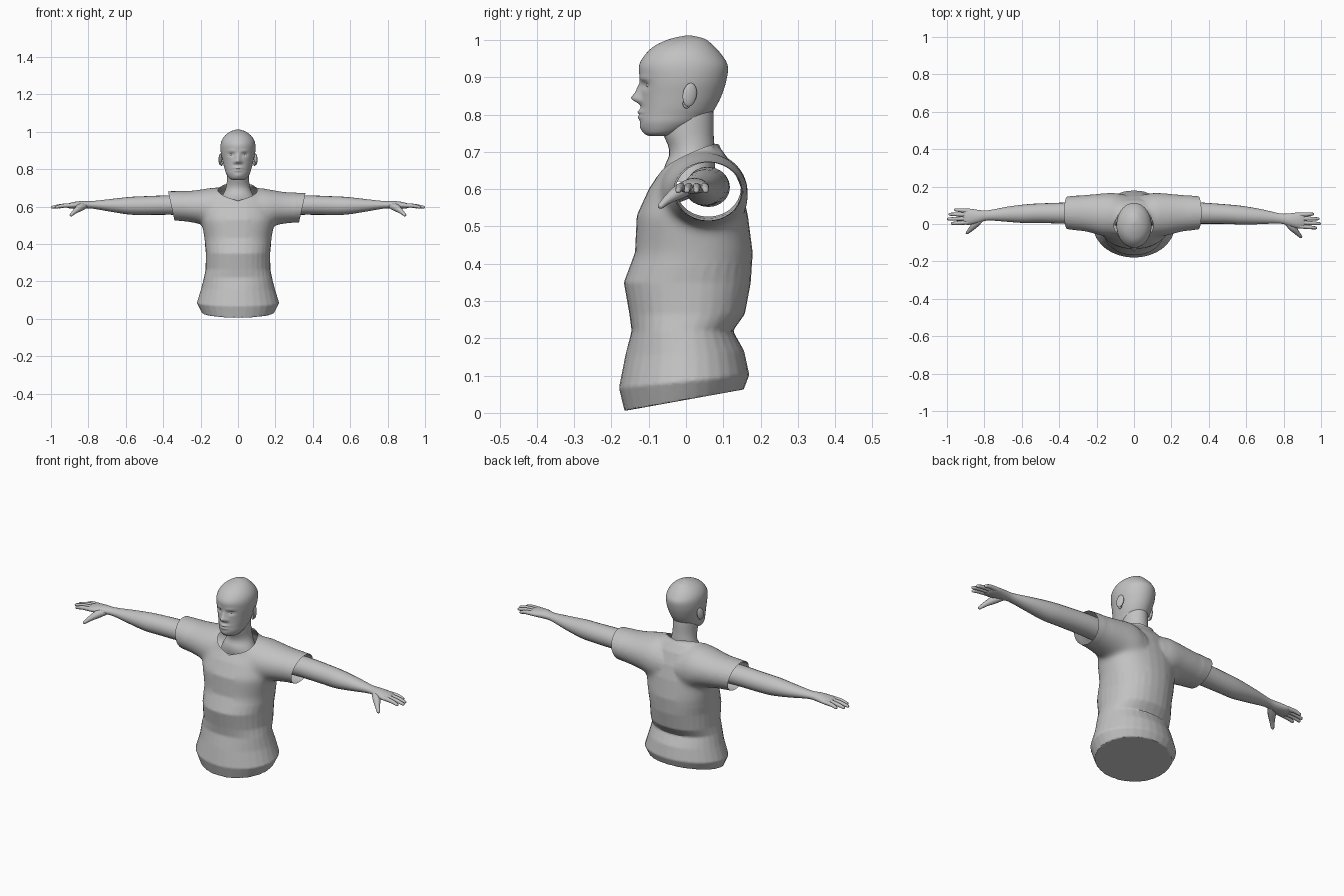
import bpy, bmesh, math
from mathutils import Vector

if "Cube" in bpy.data.objects:
    bpy.data.objects.remove(bpy.data.objects["Cube"])

grey = bpy.data.materials.new("plain grey")
grey.diffuse_color = (0.54, 0.54, 0.54, 1)
grey.use_nodes = True
grey.node_tree.nodes["Principled BSDF"].inputs["Base Color"].default_value = grey.diffuse_color


def shade(ob, angle):
    bpy.ops.object.select_all(action='DESELECT')
    bpy.context.view_layer.objects.active = ob
    ob.select_set(True)
    bpy.ops.object.shade_smooth_by_angle(angle=math.radians(angle))


def build(name, rings, angle=80):
    """Skin a list of equal-sized rings into one smooth closed object."""
    bm = bmesh.new()
    vs = [[bm.verts.new(p) for p in r] for r in rings]
    n = len(rings[0])
    for a, b in zip(vs, vs[1:]):
        for i in range(n):
            j = (i + 1) % n
            bm.faces.new((a[i], a[j], b[j], b[i]))
    bm.faces.new(vs[0][::-1])
    bm.faces.new(vs[-1])
    bmesh.ops.recalc_face_normals(bm, faces=bm.faces)
    me = bpy.data.meshes.new(name)
    bm.to_mesh(me)
    bm.free()
    me.materials.append(grey)
    ob = bpy.data.objects.new(name, me)
    bpy.context.collection.objects.link(ob)
    shade(ob, angle)
    return ob


def smooth(rows, k):
    """Catmull-Rom interpolation of section rows."""
    out = []
    for i in range(len(rows) - 1):
        p0, p1, p2, p3 = (rows[max(0, min(len(rows) - 1, i + d))] for d in (-1, 0, 1, 2))
        for s in range(k):
            t = s / k
            out.append([0.5 * (2 * b + (c - a) * t + (2 * a - 5 * b + 4 * c - d) * t * t
                               + (3 * b - a - 3 * c + d) * t ** 3)
                        for a, b, c, d in zip(p0, p1, p2, p3)])
    return out + [list(rows[-1])]


def power(v, e):
    return math.copysign(abs(v) ** (2 / e), v)


def level_ring(z, hw, yf, yb, tilt=0, n=32, e=2.0):
    """Horizontal section: half width, front y, back y, slope front to back."""
    pts = []
    for i in range(n):
        a = math.tau * i / n
        y = (yf + yb) / 2 + (yb - yf) / 2 * power(math.sin(a), e)
        pts.append(Vector((hw * power(math.cos(a), e), y, z + tilt * y)))
    return pts


def side_ring(x, cy, cz, ry, rz, side=1, n=20):
    """Section across the arm direction."""
    return [Vector((side * x, cy + ry * math.cos(math.tau * i / n), cz + rz * math.sin(math.tau * i / n)))
            for i in range(n)]


def tube(name, path, radii, n=10):
    """Tapered digit with a rounded end."""
    path = [Vector(p) for p in path]
    rows = smooth([(*p, r) for p, r in zip(path, radii)], 3)
    end = (path[-1] - path[-2]).normalized()
    r = rows[-1][3]
    rows.append((*(Vector(rows[-1][:3]) + end * r * 0.6), r * 0.6))
    rings = []
    for i, row in enumerate(rows):
        d = Vector(rows[min(i + 1, len(rows) - 1)][:3]) - Vector(rows[max(i - 1, 0)][:3])
        q = d.to_track_quat('Z', 'Y')
        rings.append([Vector(row[:3]) + q @ Vector((row[3] * math.cos(math.tau * k / n),
                      row[3] * math.sin(math.tau * k / n), 0)) for k in range(n)])
    return build(name, rings)


def ball(name, loc, size, rot=(0, 0, 0)):
    bpy.ops.mesh.primitive_uv_sphere_add(segments=16, ring_count=10, radius=1, location=loc, rotation=rot)
    ob = bpy.context.object
    ob.name = name
    ob.scale = size
    ob.data.materials.append(grey)
    bpy.ops.object.shade_smooth()


# shirt body: hem, belly, waist fold, chest, shoulders, collar
body = [(.035, .195, -.165, .155, .18), (.085, .22, -.18, .170, .1), (.16, .197, -.163, .156, .04),
        (.22, .182, -.146, .126, 0), (.265, .173, -.152, .158, 0), (.35, .172, -.167, .174, 0),
        (.43, .180, -.137, .179, 0), (.53, .197, -.132, .166, 0), (.60, .185, -.100, .150, 0),
        (.65, .165, -.072, .126, .1), (.68, .125, -.067, .10, .2), (.69, .088, -.064, .09, .25),
        (.74, .084, -.058, .09, .25)]
shirt = build("shirt", [level_ring(*r, e=2.0 if r[0] < .2 else 2.2) for r in body])

# shoulders and both sleeves as one tube, longer than needed
half = [(0, .037, .570, .112, .100), (.10, .047, .585, .120, .117), (.17, .05, .596, .114, .100),
        (.25, .057, .600, .10, .085), (.36, .06, .605, .087, .077), (.41, .06, .606, .085, .076)]
right = [(-x, *r) for x, *r in half[:0:-1]]
left = [(x, y, z - .028 * x, a, b) for x, y, z, a, b in half]
sleeves = build("sleeves", [side_ring(*r, n=28) for r in smooth(right + left, 3)])

# fuse both into one skin
bm = bmesh.new()
bm.from_mesh(shirt.data)
bm.from_mesh(sleeves.data)
bm.to_mesh(shirt.data)
bm.free()
bpy.data.objects.remove(sleeves)
shade(shirt, 60)
shirt.data.remesh_voxel_size = .0075
bpy.ops.object.voxel_remesh()

# soften the armpits, then cut the cuffs and the V collar open
bm = bmesh.new()
bm.from_mesh(shirt.data)
soft = [v for v in bm.verts if .06 < abs(v.co.x) < .30 and v.co.z > .40]
bmesh.ops.smooth_vert(bm, verts=[v for v in bm.verts if v.co.z > .08], factor=.5,
                      use_axis_x=True, use_axis_y=True, use_axis_z=True)
for _ in range(22):
    bmesh.ops.smooth_vert(bm, verts=soft, factor=.5, use_axis_x=True, use_axis_y=True, use_axis_z=True)


def cut(point, normal, keep=lambda f: True, clear=True):
    faces = [f for f in bm.faces if keep(f)]
    geom = list({v for f in faces for v in f.verts}) + list({e for f in faces for e in f.edges}) + faces
    bmesh.ops.bisect_plane(bm, geom=geom, plane_co=point, plane_no=normal, clear_outer=clear)


cut((-.357, 0, .605), (-1, 0, -.22))
cut((.344, 0, .595), (1, 0, -.22))
cut((0, 0, 0), (1, 0, 0), clear=False)
for s in (-1, 1):
    a, b, c = Vector((0, -.07, .635)), Vector((s * .08, .01, .692)), Vector((0, .09, .716))
    cut(a, (b - a).cross(c - a) * s, lambda f: f.calc_center_median().x * s > 0)
bm.to_mesh(shirt.data)
bm.free()
shirt.data.materials.clear()
shirt.data.materials.append(grey)
shade(shirt, 40)

# neck with the skin seen inside the collar
neck = [(.62, .10, -.055, .07), (.66, .083, -.058, .078), (.69, .068, -.045, .077),
        (.72, .061, -.049, .076), (.75, .059, -.062, .074), (.80, .058, -.065, .074), (.85, .05, -.05, .07)]
build("neck", [level_ring(*r) for r in smooth(neck, 2)])

# head: skull sections, then face relief pushed in and out
skull = [(.742, .022, -.098, -.045), (.75, .045, -.112, -.01), (.775, .063, -.122, .04),
         (.80, .071, -.122, .066), (.82, .077, -.121, .080), (.85, .084, -.121, .095), (.89, .092, -.123, .108),
         (.93, .093, -.126, .112), (.96, .084, -.110, .096), (.985, .064, -.083, .073),
         (1.003, .036, -.042, .05), (1.012, .006, .0, .014)]
# x, z, x spread, z spread, outward push
relief = [(0, .843, .013, .012, .022), (0, .862, .010, .018, .012), (.015, .837, .009, .009, .008),
          (.034, .879, .016, .010, -.010), (.034, .897, .022, .007, .004), (0, .807, .022, .007, .008),
          (0, .793, .020, .007, .007), (0, .800, .022, .002, -.003), (0, .764, .020, .012, .004)]
rings = [level_ring(*r, n=72) for r in smooth(skull, 6)]
for ring in rings:
    for p in ring:
        if p.y < -.03:
            p.y -= sum(h * math.exp(-((abs(p.x) - x) / sx) ** 2 - ((p.z - z) / sz) ** 2)
                       for x, z, sx, sz, h in relief)
build("head", rings)

for side, label in ((-1, "right"), (1, "left")):
    # eye and ear
    ball(label + "_eye", (side * .034, -.095, .879), (.014, .012, .009))
    ball(label + "_ear", (side * .094, .010, .853), (.008, .020, .032), (math.radians(-10), 0, side * .35))
    ball(label + "_ear_lobe", (side * .088, .002, .829), (.007, .011, .013))

    # arm and palm; the left arm swings a little forward
    def bend(x, y):
        return y - (.025 * max(0, x - .36) / .64 if side > 0 else 0)

    arm = [(.27, .06, .605, .058, .053), (.36, .058, .608, .057, .052), (.5, .058, .605, .052, .050),
           (.58, .055, .604, .050, .047), (.68, .052, .606, .040, .034), (.78, .046, .609, .027, .020),
           (.83, .041, .609, .034, .021), (.88, .039, .606, .043, .018), (.908, .038, .604, .040, .012),
           (.916, .038, .603, .034, .005)]
    build(label + "_arm", [side_ring(x, bend(x, y), z, a, b, side) for x, y, z, a, b in smooth(arm, 3)])

    # fingers and thumb
    for i, (dy, tip) in enumerate(((-.030, .973), (-.010, .994), (.011, .986), (.031, .957))):
        pts = [(x, bend(x, .039 + dy * s), z) for x, s, z in
               ((.885, 1, .606), ((.9 + tip) / 2, 1.12, .604), (tip, 1.2, .596))]
        tube(f"{label}_finger_{i + 1}", [(side * x, y, z) for x, y, z in pts], (.012, .0105, .0075))
    thumb = [(.815, .032, .606), (.845, .003, .594), (.872, -.027, .574), (.893, -.048, .554)]
    tube(label + "_thumb", [(side * x, bend(x, y), z) for x, y, z in thumb], (.016, .020, .013, .008))
